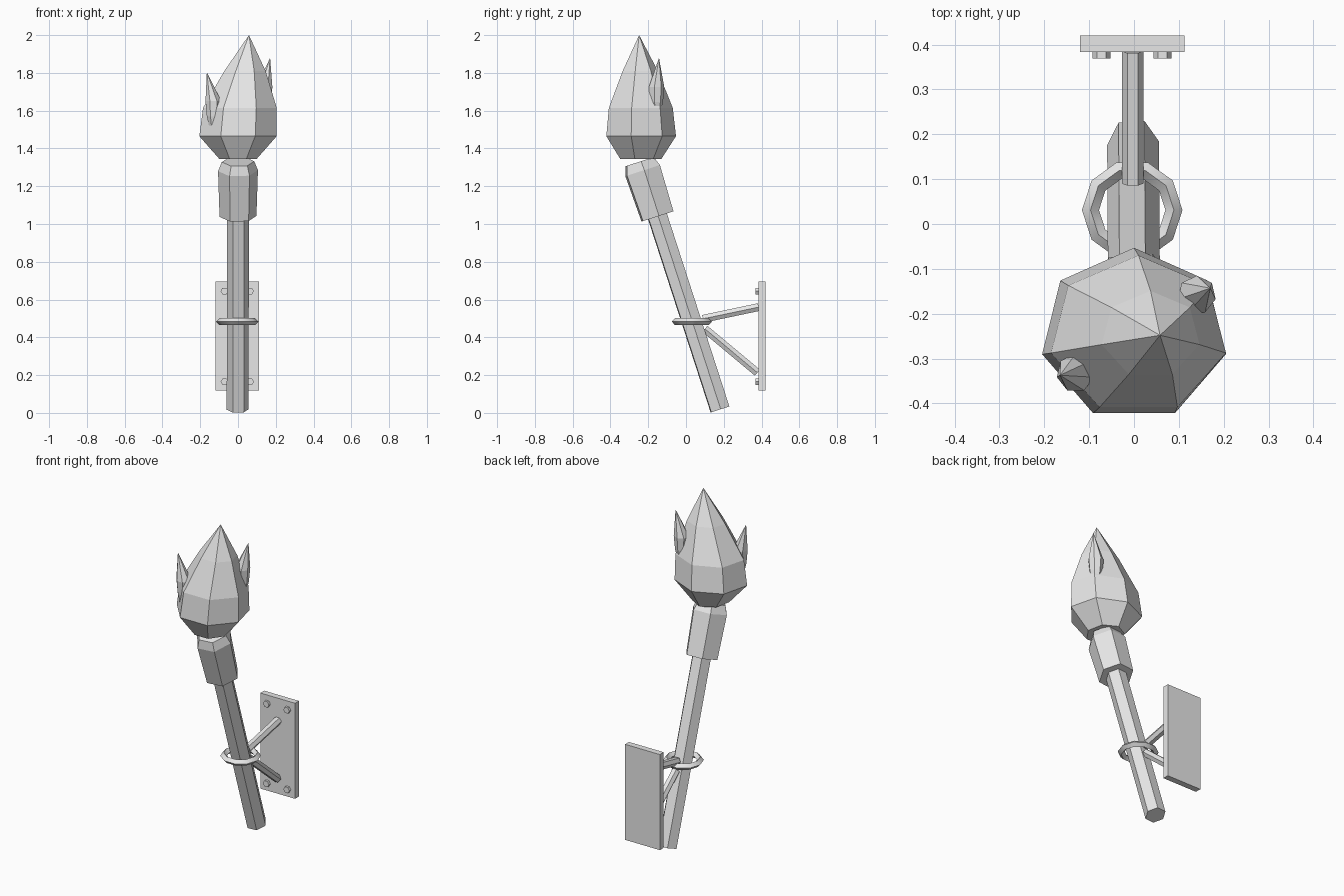
import bpy, bmesh
from math import sin, cos, pi, radians
from mathutils import Vector

old = bpy.data.objects.get("Cube")
if old:
    bpy.data.objects.remove(old, do_unlink=True)

GREY = bpy.data.materials.new("light_grey")
GREY.use_nodes = True
GREY.diffuse_color = (0.8, 0.8, 0.8, 1)
GREY.node_tree.nodes["Principled BSDF"].inputs["Base Color"].default_value = (0.8, 0.8, 0.8, 1)


def finish(name, bm):
    bmesh.ops.recalc_face_normals(bm, faces=bm.faces)
    mesh = bpy.data.meshes.new(name)
    bm.to_mesh(mesh)
    bm.free()
    mesh.materials.append(GREY)
    obj = bpy.data.objects.new(name, mesh)
    bpy.context.collection.objects.link(obj)
    return obj


def loft(name, loops, tip=None):
    """Skin a stack of equal loops, capped below and closed by a tip or cap."""
    bm = bmesh.new()
    rows = [[bm.verts.new(p) for p in loop] for loop in loops]
    n = len(rows[0])
    for a, b in zip(rows, rows[1:]):
        for i in range(n):
            j = (i + 1) % n
            bm.faces.new((a[i], a[j], b[j], b[i]))
    bm.faces.new(rows[0][::-1])
    if tip:
        top = bm.verts.new(tip)
        for i in range(n):
            bm.faces.new((rows[-1][i], rows[-1][(i + 1) % n], top))
    else:
        bm.faces.new(rows[-1])
    return finish(name, bm)


def rod(name, start, end, stations, turn=0):
    """Six-sided rod; stations are (distance from start, radius)."""
    start = Vector(start)
    axis = (Vector(end) - start).normalized()
    side = Vector((1, 0, 0))
    up = axis.cross(side)
    loops = []
    for dist, r in stations:
        angles = [i * pi / 3 + radians(turn) for i in range(6)]
        loops.append([start + axis * dist + (side * cos(a) + up * sin(a)) * r for a in angles])
    return loft(name, loops)


def flame(name, rings, tip):
    """Seven-sided flame; rings are (x, y, z, x radius, y radius)."""
    angles = [pi / 2 + i * 2 * pi / 7 for i in range(7)]
    loops = [[(x + rx * cos(a), y + ry * sin(a), z) for a in angles]
             for x, y, z, rx, ry in rings]
    return loft(name, loops, tip)


# Tilted handle and the cup at its upper end
foot, head = (-0.002, 0.18, 0.018), (0, -0.151, 1.04)
rod("handle", foot, head, [(0, 0.058), (1.15, 0.058)], 4)
rod("cup", head, (0, -0.482, 2.062), [(0, 0.098), (0.255, 0.106), (0.305, 0.086)], 5)

# Main flame and two small side flames
flame("main_flame", [(0, -0.245, 1.345, 0.102, 0.115),
                     (0, -0.247, 1.465, 0.21, 0.194),
                     (0.01, -0.248, 1.615, 0.2, 0.178),
                     (0.037, -0.247, 1.81, 0.112, 0.098)], (0.058, -0.248, 2.0))
for name, x, y, z, tip in (("right_small_flame", -0.13, -0.332, 1.48, (-0.165, -0.337, 1.805)),
                           ("left_small_flame", 0.14, -0.158, 1.555, (0.17, -0.143, 1.88))):
    flame(name, [(x, y, z, 0.015, 0.015),
                 (x, y, z + 0.09, 0.036, 0.036),
                 (x, y, z + 0.17, 0.043, 0.043)], tip)

# Holding ring with a diamond cross-section
bpy.ops.mesh.primitive_torus_add(major_segments=10, minor_segments=4, major_radius=0.093,
                                 minor_radius=0.019, location=(-0.004, 0.031, 0.483))
ring = bpy.context.object
ring.name = "holding_ring"
ring.data.materials.append(GREY)
bpy.ops.object.shade_smooth_by_angle(angle=radians(40))

# Two arms joining the ring to the wall plate
for name, a, b in (("upper_arm", (-0.003, 0.09, 0.498), (-0.003, 0.385, 0.56)),
                   ("lower_arm", (-0.003, 0.1, 0.445), (-0.003, 0.378, 0.213))):
    rod(name, a, b, [(0, 0.024), ((Vector(b) - Vector(a)).length, 0.024)])

# Wall plate
bm = bmesh.new()
bmesh.ops.create_cube(bm, size=1)
bmesh.ops.scale(bm, vec=(0.232, 0.037, 0.576), verts=bm.verts)
bmesh.ops.translate(bm, vec=(-0.004, 0.402, 0.407), verts=bm.verts)
finish("wall_plate", bm)

# Bolts in the plate corners
for side, x in (("right", -0.072), ("left", 0.064)):
    for level, z in (("lower", 0.165), ("upper", 0.645)):
        rod(f"{level}_{side}_bolt", (x, 0.369, z), (x, 0.39, z), [(0, 0.02), (0.021, 0.02)])
